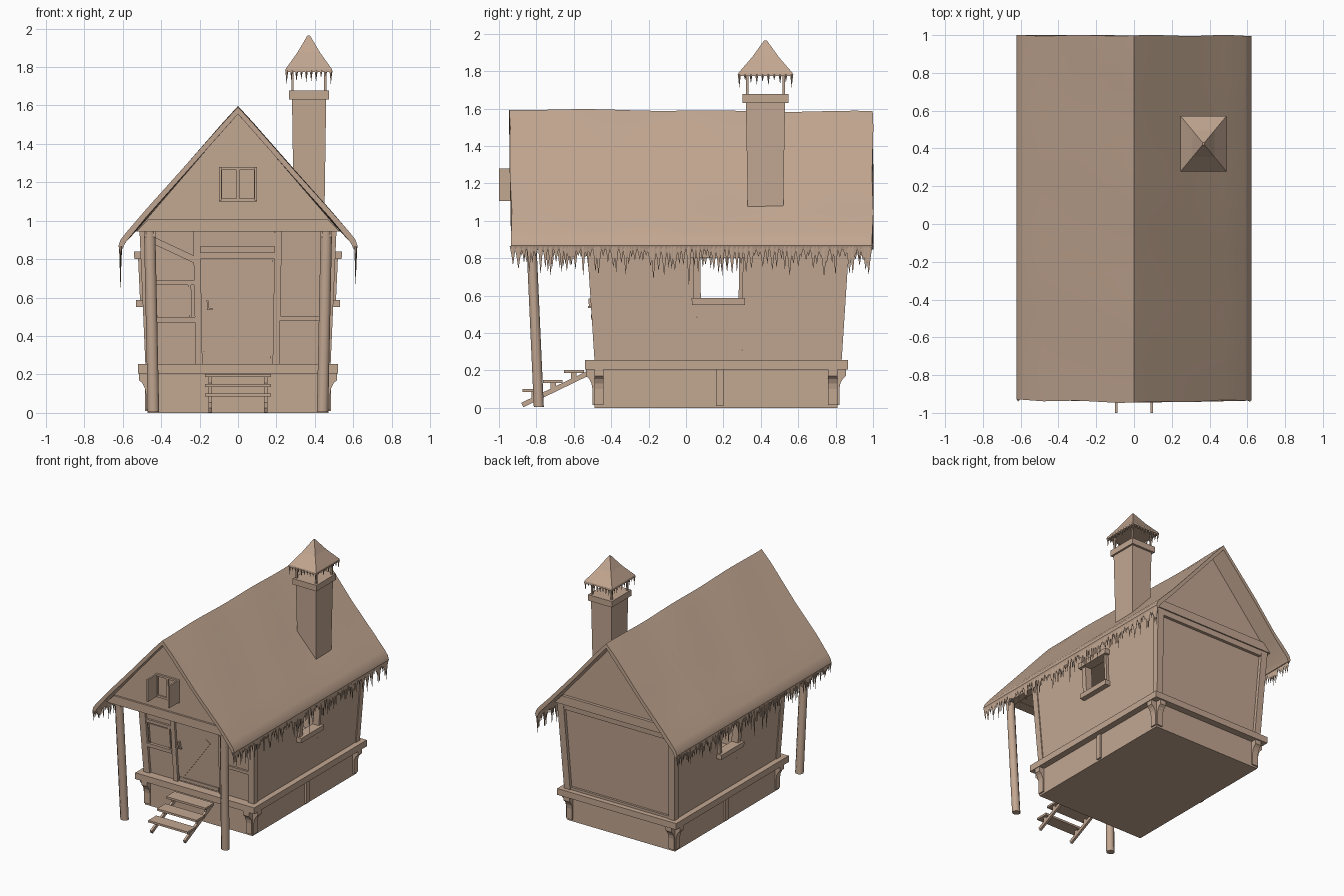
import bpy, bmesh, math, random
from mathutils import Vector

random.seed(7)
mat = bpy.data.materials.new("warm tan")
mat.diffuse_color = (0.54, 0.385, 0.285, 1)


def finish(name, bm, smooth=None):
    bmesh.ops.recalc_face_normals(bm, faces=bm.faces)
    me = bpy.data.meshes.new(name)
    bm.to_mesh(me)
    bm.free()
    me.materials.append(mat)
    ob = bpy.data.objects.new(name, me)
    bpy.context.collection.objects.link(ob)
    if smooth:
        bpy.ops.object.select_all(action='DESELECT')
        ob.select_set(True)
        bpy.context.view_layer.objects.active = ob
        bpy.ops.object.shade_smooth_by_angle(angle=math.radians(smooth))
    return ob


def flare(p):
    # the house walls lean outwards above the ledge
    t = max(0, (p.z - 0.255) / 0.685)
    return Vector((p.x * (1 + 0.0625 * t), 0.17 + (p.y - 0.17) * (1 + 0.068 * t), p.z))


def loft(bm, rings, cap=True):
    rows = [[bm.verts.new(p) for p in r] for r in rings]
    n = len(rows[0])
    for a, b in zip(rows, rows[1:]):
        for i in range(n):
            bm.faces.new((a[i], a[(i + 1) % n], b[(i + 1) % n], b[i]))
    if cap:
        bm.faces.new(rows[0])
        bm.faces.new(rows[-1])


def rect(cx, cy, hx, hy, z):
    return [Vector((cx + sx * hx, cy + sy * hy, z)) for sx, sy in ((-1, -1), (1, -1), (1, 1), (-1, 1))]


def boxes(name, items, mirror=False, flared=False):
    # items: x0, x1, y0, y1, z0, z1
    bm = bmesh.new()
    for x0, x1, y0, y1, z0, z1 in items:
        for s in ((1, -1) if mirror else (1,)):
            rings = [rect(s * (x0 + x1) / 2, (y0 + y1) / 2, (x1 - x0) / 2, (y1 - y0) / 2, z) for z in (z0, z1)]
            if flared:
                rings = [[flare(p) for p in r] for r in rings]
            loft(bm, rings)
    return finish(name, bm)


def prisms(name, items, flared=False):
    # items: profile, axis, start, end
    bm = bmesh.new()
    for prof, axis, a, b in items:
        rings = [[Vector((u, t, v)) if axis == 'y' else Vector((t, u, v)) for u, v in prof] for t in (a, b)]
        if flared:
            rings = [[flare(p) for p in r] for r in rings]
        loft(bm, rings)
    return finish(name, bm)


def strip(p, q, w):
    p, q = Vector(p), Vector(q)
    n = (q - p).orthogonal().normalized() * w / 2
    return [p + n, q + n, q - n, p - n]


def icicle(bm, x, y, z, rx, ry, length):
    rings = []
    for k, f in ((0, 1), (0.45, 0.5), (1, 0.05)):
        rings.append([Vector((x + rx * f * math.cos(i * math.tau / 5), y + ry * f * math.sin(i * math.tau / 5),
                              z - length * k)) for i in range(5)])
    loft(bm, rings)


# foundation and ledge
boxes("foundation", [(-0.47, 0.47, -0.49, 0.81, 0, 0.21)])
boxes("ledge", [(-0.52, 0.52, -0.54, 0.865, 0.205, 0.255)])
boxes("foundation_slats", [(0.465, 0.485, 0.16, 0.2, 0.01, 0.21)], mirror=True)

# curved corner brackets under the ledge
curve = [(-0.01, 0.207), (0.045, 0.207), (0.045, 0.17), (0.028, 0.155), (0.015, 0.13), (0.01, 0.1), (0.01, 0.015), (-0.01, 0.015)]
items = []
for s in (-1, 1):
    for yc, e in ((-0.49, -1), (0.81, 1)):
        items.append(([(s * (0.47 + d), z) for d, z in curve], 'y', yc, yc - e * 0.05))
        items.append(([(yc + e * d, z) for d, z in curve], 'x', s * 0.47, s * 0.42))
prisms("corner_brackets", items)

# side walls built around the window opening
boxes("side_walls", [(0.45, 0.475, -0.47, 0.06, 0.25, 0.94), (0.45, 0.475, 0.3, 0.81, 0.25, 0.94),
                     (0.45, 0.475, 0.06, 0.3, 0.25, 0.57), (0.45, 0.475, 0.06, 0.3, 0.82, 0.94)],
      mirror=True, flared=True)
boxes("corner_posts", [(0.43, 0.482, -0.489, -0.44, 0.25, 0.96), (0.43, 0.482, 0.785, 0.832, 0.25, 0.96)],
      mirror=True, flared=True)
boxes("side_window_frames", [(0.44, 0.516, 0.035, 0.31, 0.55, 0.588), (0.44, 0.514, 0.03, 0.315, 0.8, 0.84),
                             (0.44, 0.495, 0.045, 0.082, 0.588, 0.8), (0.44, 0.495, 0.278, 0.3, 0.588, 0.8)],
      mirror=True, flared=True)

# back wall with its frame
boxes("back_wall", [(-0.45, 0.45, 0.785, 0.808, 0.25, 0.95)], flared=True)
boxes("back_frame", [(-0.44, 0.44, 0.79, 0.83, 0.9, 0.95), (-0.44, 0.44, 0.79, 0.825, 0.25, 0.275)], flared=True)

# front wall, frame timbers and braces
boxes("front_wall", [(-0.45, 0.45, -0.47, -0.445, 0.25, 0.95)], flared=True)
boxes("front_frame", [(-0.22, -0.185, -0.488, -0.46, 0.25, 0.95), (0.18, 0.215, -0.488, -0.46, 0.25, 0.95),
                      (-0.185, 0.18, -0.487, -0.46, 0.8, 0.835), (-0.185, 0.18, -0.482, -0.46, 0.865, 0.95),
                      (-0.44, -0.22, -0.485, -0.46, 0.665, 0.69), (-0.44, -0.22, -0.492, -0.46, 0.47, 0.5),
                      (0.215, 0.44, -0.485, -0.46, 0.48, 0.505)], flared=True)
prisms("front_braces", [(strip((-0.42, 0.9), (-0.2, 0.79), 0.035), 'y', -0.482, -0.46),
                        (strip((0.23, 0.74), (0.36, 0.61), 0.012), 'y', -0.472, -0.46)], flared=True)
boxes("front_window", [(-0.415, -0.25, -0.476, -0.465, 0.51, 0.655), (-0.42, -0.41, -0.482, -0.46, 0.5, 0.665),
                       (-0.25, -0.235, -0.482, -0.46, 0.5, 0.665)], flared=True)

# door with rails, diagonal brace and handle
boxes("door", [(-0.175, 0.172, -0.477, -0.46, 0.265, 0.8)], flared=True)
boxes("door_rails", [(-0.172, 0.17, -0.484, -0.47, 0.27, 0.297), (-0.172, 0.17, -0.484, -0.47, 0.765, 0.795)], flared=True)
prisms("door_brace", [(strip((-0.16, 0.305), (0.09, 0.65), 0.045), 'y', -0.482, -0.47)], flared=True)
boxes("door_handle", [(-0.158, -0.148, -0.5, -0.47, 0.535, 0.585), (-0.155, -0.13, -0.505, -0.49, 0.535, 0.545)], flared=True)

# porch posts, leaning forward
bm = bmesh.new()
for s in (-1, 1):
    loft(bm, [[Vector((s * cx + 0.032 * math.cos((i + 0.5) * math.tau / 8), cy + 0.029 * math.sin((i + 0.5) * math.tau / 8), z))
               for i in range(8)] for cx, cy, z in ((0.44, -0.787, 0.005), (0.46, -0.83, 0.96))])
finish("porch_posts", bm, 50)

# gables, porch ceiling and beams
gable = [(-0.53, 0.945), (0.53, 0.945), (0, 1.56)]
prisms("gables", [(gable, 'y', -0.87, -0.845), (gable, 'y', 0.835, 0.862)])
boxes("ceiling", [(-0.5, 0.5, -0.86, 0.85, 0.945, 0.957)])
beam = [(-0.53, 0.943), (0.53, 0.943), (0.465, 1.01), (-0.465, 1.01)]
prisms("gable_beams", [(beam, 'y', -0.885, -0.8), (beam, 'y', 0.84, 0.885)])
boxes("porch_side_beams", [(0.43, 0.49, -0.85, -0.5, 0.915, 0.96)], mirror=True)

# attic window with open shutters
boxes("attic_window", [(-0.1, 0.1, -0.886, -0.86, 1.1, 1.117), (-0.1, 0.1, -0.886, -0.86, 1.265, 1.28),
                       (-0.1, -0.084, -0.886, -0.86, 1.1, 1.28), (0.084, 0.1, -0.886, -0.86, 1.1, 1.28),
                       (-0.008, 0.008, -0.884, -0.86, 1.1, 1.28), (-0.09, 0.09, -0.875, -0.865, 1.11, 1.27)])
boxes("attic_shutters", [(0.087, 0.1, -1.0, -0.88, 1.105, 1.28)], mirror=True)

# snow-covered roof: bent profile swept along y with a gently wavy ridge
half = [(0.08, 1.503), (0.3, 1.252), (0.48, 1.05), (0.585, 0.935), (0.612, 0.9), (0.622, 0.868), (0.615, 0.848)]
under = [(0.602, 0.852), (0.585, 0.887), (0.48, 1.008), (0.3, 1.212)]
prof = [(0, 1.59)] + half + under + [(0, 1.553)] + [(-x, z) for x, z in under[::-1]] + [(-x, z) for x, z in half[::-1]]
bm = bmesh.new()
rings = []
for k in range(21):
    y = -0.945 + 1.943 * k / 20
    ring = []
    for x, z in prof:
        dz = 0.005 * math.sin(2.2 * y + 3.3) + 0.003 * math.sin(9 * y + 5 * x)
        edge = 0.014 * (1.59 - z) / 0.74 * (k == 0) + 0.004 * math.sin(17 * x) * (k in (0, 20))
        ring.append(Vector((x, y + edge, z + dz * (z > 0.95))))
    rings.append(ring)
loft(bm, rings)
finish("roof", bm, 30)

# icicles along both eaves
bm = bmesh.new()
for s in (-1, 1):
    y = -0.925
    while y < 0.985:
        length = 0.05 + 0.11 * random.random() ** 1.3
        if abs(y + 0.05) < 0.14:
            length += 0.09 * random.random()
        icicle(bm, s * 0.612, y, 0.866, 0.009, random.uniform(0.014, 0.024), length)
        y += random.uniform(0.014, 0.03)
finish("eave_icicles", bm, 50)

# chimney stack, collar, cap supports and pyramid cap
bm = bmesh.new()
loft(bm, [rect(0.37, 0.425, 0.08, 0.094, 1.03), rect(0.37, 0.425, 0.089, 0.105, 1.64)])
finish("chimney", bm)
boxes("chimney_collar", [(0.265, 0.473, 0.303, 0.547, 1.63, 1.677)])
boxes("cap_supports", [(x - 0.006, x + 0.006, y - 0.006, y + 0.006, 1.67, 1.79) for x in (0.284, 0.454) for y in (0.328, 0.522)])
bm = bmesh.new()
loft(bm, [rect(0.368, 0.425, 0.122, 0.147, 1.775), rect(0.368, 0.425, 0.12, 0.145, 1.79),
          rect(0.368, 0.425, 0.058, 0.07, 1.877), rect(0.368, 0.425, 0.006, 0.007, 1.965)])
finish("chimney_cap", bm)
bm = bmesh.new()
corners = rect(0.368, 0.425, 0.115, 0.14, 1.782)
for a, b in zip(corners, corners[1:] + corners[:1]):
    for k in range(9):
        p = a.lerp(b, k / 9)
        icicle(bm, p.x, p.y, p.z, 0.009, 0.009, 0.07 if k == 0 else random.uniform(0.02, 0.06))
finish("cap_icicles", bm, 50)

# entrance steps
boxes("step_treads", [(-0.172, 0.172, y0, y1, z - 0.016, z) for y0, y1, z in
                      ((-0.875, -0.775, 0.1), (-0.765, -0.66, 0.15), (-0.652, -0.545, 0.203))])
prisms("step_stringers", [(strip((-0.875, 0.015), (-0.53, 0.182), 0.026), 'x', x - 0.009, x + 0.009) for x in (-0.145, 0.145)])
boxes("step_blocks", [(0.136, 0.154, y - 0.015, y + 0.015, z - 0.06, z - 0.01) for y, z in
                      ((-0.81, 0.1), (-0.71, 0.15), (-0.6, 0.2))], mirror=True)
